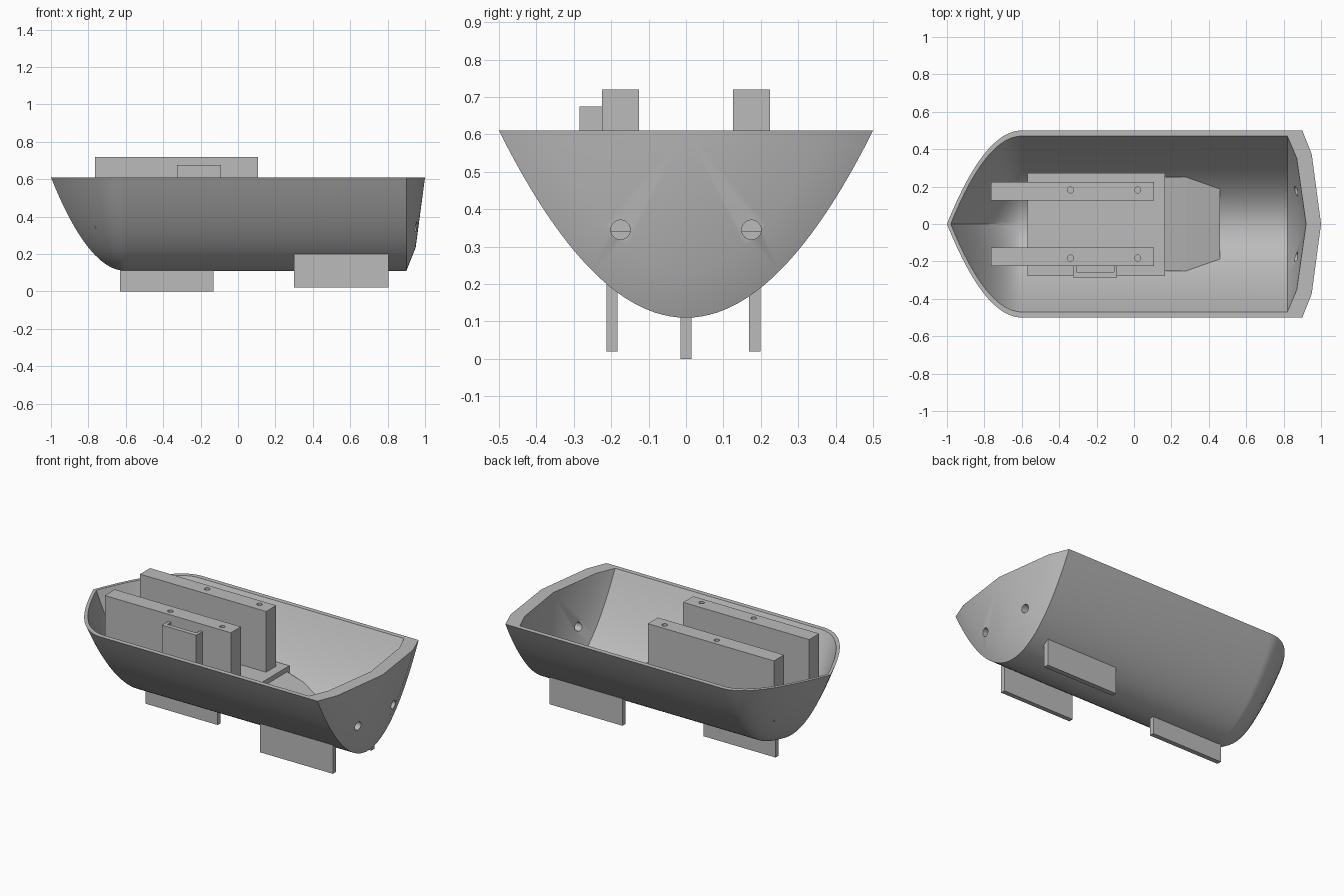
import bpy, bmesh, math
from mathutils import Matrix

if "Cube" in bpy.data.objects:
    bpy.data.objects.remove(bpy.data.objects["Cube"])

grey = bpy.data.materials.new("light grey")
grey.use_nodes = True
COLOUR = (0.5, 0.5, 0.5, 1)
grey.diffuse_color = COLOUR
grey.node_tree.nodes["Principled BSDF"].inputs["Base Color"].default_value = COLOUR

DECK = 0.61
BOW_START = -0.6
FLOOR = 0.34


def finish(name, bm):
    """Turn a bmesh into a named grey object."""
    bmesh.ops.recalc_face_normals(bm, faces=bm.faces)
    mesh = bpy.data.meshes.new(name)
    bm.to_mesh(mesh)
    bm.free()
    ob = bpy.data.objects.new(name, mesh)
    bpy.context.collection.objects.link(ob)
    mesh.materials.append(grey)
    return ob


def box(name, x, y, z):
    bm = bmesh.new()
    size = [b - a for a, b in (x, y, z)]
    mid = [(a + b) / 2 for a, b in (x, y, z)]
    bmesh.ops.create_cube(bm, size=1, matrix=Matrix.Translation(mid) @ Matrix.Diagonal((*size, 1)))
    return finish(name, bm)


def rod(at, radius, depth, axis):
    bm = bmesh.new()
    turn = Matrix.Rotation(math.pi / 2, 4, "Y") if axis == "x" else Matrix()
    bmesh.ops.create_cone(bm, cap_ends=True, segments=24, radius1=radius, radius2=radius,
                          depth=depth, matrix=Matrix.Translation(at) @ turn)
    return finish("cutter", bm)


def cut(ob, cutter):
    """Subtract the cutter from the object, then discard it."""
    mod = ob.modifiers.new("cut", "BOOLEAN")
    mod.operation, mod.solver, mod.object = "DIFFERENCE", "EXACT", cutter
    bpy.context.view_layer.objects.active = ob
    bpy.ops.object.modifier_apply(modifier=mod.name)
    bpy.data.objects.remove(cutter)


def smooth(ob):
    bpy.ops.object.select_all(action="DESELECT")
    ob.select_set(True)
    bpy.context.view_layer.objects.active = ob
    bpy.ops.object.shade_smooth_by_angle(angle=math.radians(30))


def bridge(bm, a, b):
    for i in range(len(a) - 1):
        bm.faces.new((a[i], a[i + 1], b[i + 1], b[i]))


def skin(bm, half, keel, bow, stern, levels=24, n=20):
    """One parabolic hull surface with a pointed bow and domed transom; returns its rim."""
    rows = []
    for j in range(levels + 1):
        s = j / levels
        z = keel + (DECK - keel) * s * s
        row = [bm.verts.new((stern, -half * s, z))]
        for k in range(-n, n + 1):
            t = 1 - abs(k) / n
            y = math.copysign(half * s * (1 - t * t), k)
            row.append(bm.verts.new((BOW_START - bow * s * t, y, z)))
        row.append(bm.verts.new((stern, half * s, z)))
        if rows:
            bridge(bm, rows[-1], row)
        rows.append(row)
    # Transom: the end section shrinks towards the middle of the deck line
    ring = [r[0] for r in reversed(rows)] + [r[-1] for r in rows]
    rim = list(rows[-1])
    first = ring
    for f, bulge in ((0.75, 0.05), (0, 0.1)):
        new = [bm.verts.new((stern + bulge, v.co.y * f, DECK - (DECK - v.co.z) * f)) for v in first]
        bridge(bm, ring, new)
        rim = [new[0]] + rim + [new[-1]]
        ring = new
    return rim


# Hull: outer and inner skins joined by a flat rim
bm = bmesh.new()
outer = skin(bm, 0.5, 0.11, 0.4, 0.9)
inner = skin(bm, 0.47, 0.14, 0.38, 0.82)
bridge(bm, outer, inner)
bmesh.ops.remove_doubles(bm, verts=bm.verts, dist=1e-5)
hull = finish("hull", bm)
for side in (-1, 1):
    cut(hull, rod((0.9, side * 0.175, 0.345), 0.026, 0.4, "x"))
smooth(hull)

# Keel fins
box("bow_fin", (-0.63, -0.13), (-0.015, 0.015), (0, 0.125))
box("right_stern_fin", (0.3, 0.805), (-0.212, -0.183), (0.02, 0.2))
box("left_stern_fin", (0.3, 0.805), (0.168, 0.199), (0.02, 0.19))

# Interior floor and the ramp running down to the stern
box("floor", (-0.57, 0.165), (-0.277, 0.273), (0.29, FLOOR))
bm = bmesh.new()
outline = [(0.165, 0.25, 0.31), (0.28, 0.25, 0.275), (0.46, 0.187, 0.215)]
outline += [(x, -y, z) for x, y, z in reversed(outline)]
top = [bm.verts.new(p) for p in outline]
low = [bm.verts.new((x, y, z - 0.022)) for x, y, z in outline]
bridge(bm, top + top[:1], low + low[:1])
for loop in (top, low):
    bridge(bm, loop[:3], loop[:2:-1])
finish("ramp", bm)

# Two upright rails with screw holes in the top
for name, side in (("left_rail", 1), ("right_rail", -1)):
    ys = sorted((side * 0.125, side * 0.224))
    rail = box(name, (-0.765, 0.107), ys, (FLOOR, 0.72))
    for x in (-0.34, 0.02):
        cut(rail, rod((x, side * 0.182, 0.72), 0.016, 0.2, "z"))
    smooth(rail)

# Open-topped pocket on the outside of the right rail
pocket = box("pocket", (-0.327, -0.09), (-0.285, -0.222), (FLOOR, 0.675))
cut(pocket, box("cutter", (-0.307, -0.108), (-0.257, -0.2), (FLOOR + 0.03, 0.8)))
